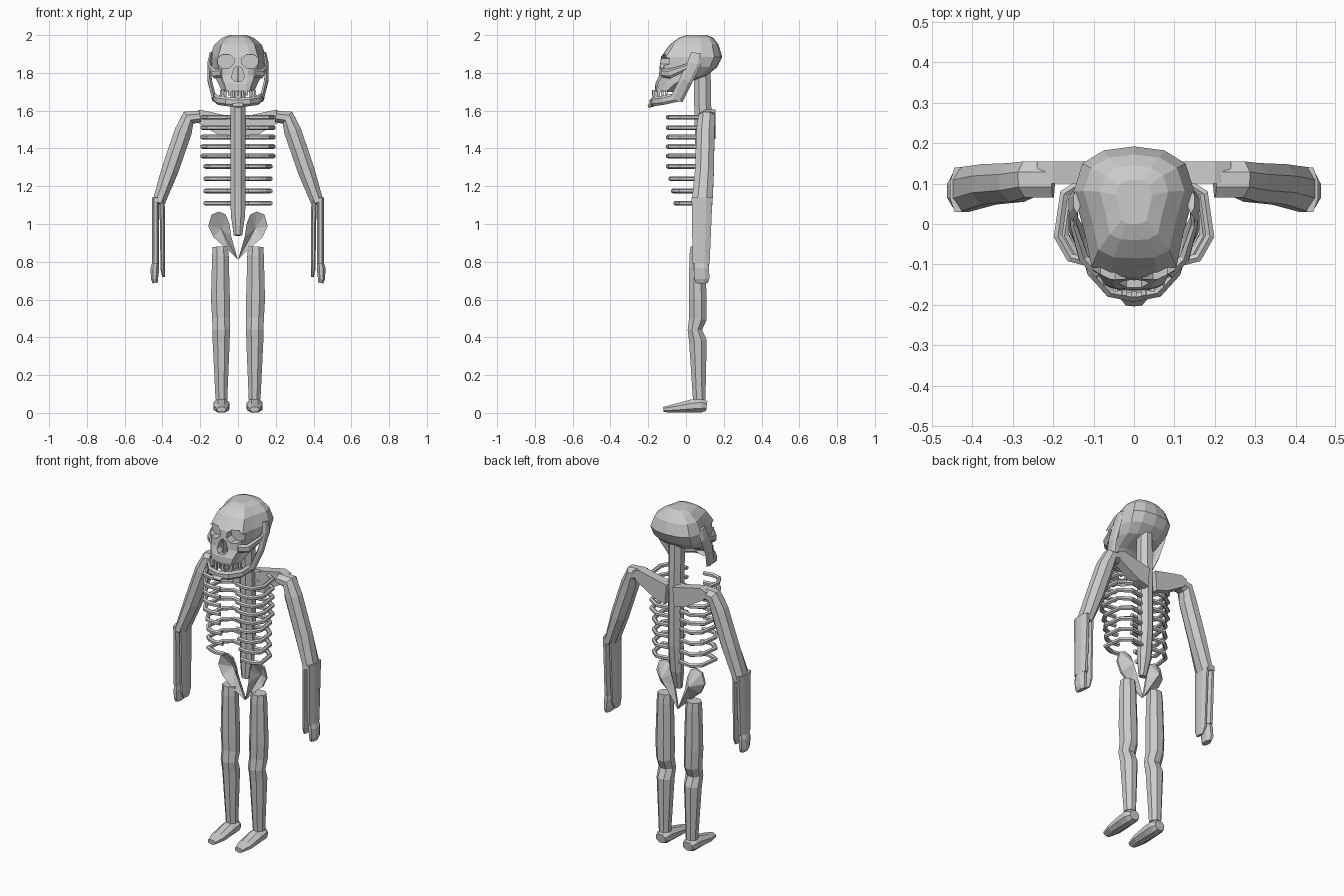
import bpy, bmesh, math
from mathutils import Vector

cube = bpy.data.objects.get("Cube")
if cube:
    bpy.data.objects.remove(cube)

bone = bpy.data.materials.new("bone_grey")
bone.use_nodes = True
GREY = (0.6, 0.6, 0.6, 1)
bone.diffuse_color = GREY
bone.node_tree.nodes["Principled BSDF"].inputs["Base Color"].default_value = GREY
Y, Z = Vector((0, 1, 0)), Vector((0, 0, 1))


def finish(name, bm, mirror=False):
    bmesh.ops.recalc_face_normals(bm, faces=bm.faces)
    mesh = bpy.data.meshes.new(name)
    bm.to_mesh(mesh)
    bm.free()
    mesh.materials.append(bone)
    obj = bpy.data.objects.new(name, mesh)
    bpy.context.collection.objects.link(obj)
    if mirror:
        mod = obj.modifiers.new("Mirror", 'MIRROR')
        mod.use_mirror_merge = False
    return obj


def loft(bm, rings):
    """Skin a list of equal-length closed rings and cap both ends."""
    loops = [[bm.verts.new(p) for p in ring] for ring in rings]
    n = len(loops[0])
    for a, b in zip(loops, loops[1:]):
        for i in range(n):
            j = (i + 1) % n
            bm.faces.new((a[i], a[j], b[j], b[i]))
    bm.faces.new(loops[0])
    bm.faces.new(loops[-1])


def tube(bm, path, radii, n=8, ref=Y):
    """Faceted limb along a path; radii are (sideways, along ref) pairs."""
    pts = [Vector(p) for p in path]
    rings = []
    for i, p in enumerate(pts):
        ends = pts[max(i - 1, 0)], pts[min(i + 1, len(pts) - 1)]
        dirs = [(q - p).normalized() for q in ends]
        t = (dirs[1] - dirs[0]).normalized()
        side = t.cross(ref).normalized()
        up = side.cross(t)
        a, b = radii[i] if isinstance(radii, list) else radii
        k = 1 / math.cos(math.pi / n)
        angles = [2 * math.pi * (j + 0.5) / n for j in range(n)]
        rings.append([p + side * a * k * math.cos(w) + up * b * k * math.sin(w) for w in angles])
    loft(bm, rings)


def limb(name, path, radii, n=8, ref=Y, mirror=True):
    bm = bmesh.new()
    tube(bm, path, radii, n, ref)
    return finish(name, bm, mirror)


def plate(name, outline, y0, y1, mirror=True):
    """Flat slab in the xz plane."""
    bm = bmesh.new()
    loft(bm, [[(x, y, z) for x, z in outline] for y in (y0, y1)])
    return finish(name, bm, mirror)


def box(bm, centre, size):
    made = bmesh.ops.create_cube(bm, size=1)["verts"]
    bmesh.ops.scale(bm, vec=size, verts=made)
    bmesh.ops.translate(bm, vec=centre, verts=made)


# Skull: horizontal rings, narrow face and wide back
half = [(0, 0), (.4, .01), (.7, .08), (.82, .35), (1, .65), (.85, .87), (.5, .97), (0, 1)]
shape = half + [(-x, t) for x, t in half[-2:0:-1]]
levels = [  # height, front, back, half width
    (1.70, -.165, -.07, .085), (1.745, -.162, .0, .105), (1.785, -.145, .11, .125),
    (1.83, -.14, .165, .145), (1.885, -.132, .192, .15), (1.95, -.085, .172, .125),
    (1.985, -.04, .145, .085), (2.0, .0, .11, .045)]
bm = bmesh.new()
loft(bm, [[(x * w, f + t * (b - f), z) for x, t in shape] for z, f, b, w in levels])
skull = finish("skull", bm)


def carve(outline, depth):
    """Cut a recess into the face of the skull."""
    cutter = plate("face_cutter", outline, -.3, depth, False)
    mod = skull.modifiers.new("Recess", 'BOOLEAN')
    mod.operation, mod.object, mod.solver = 'DIFFERENCE', cutter, 'EXACT'
    bpy.context.view_layer.objects.active = skull
    bpy.ops.object.modifier_apply(modifier=mod.name)
    bpy.data.objects.remove(cutter)


# Eye sockets and nose opening
for s in (-1, 1):
    carve([(s * .065 + .048 * math.cos(w), 1.862 + .038 * math.sin(w))
           for w in [math.pi * (k + .5) / 4 for k in range(8)]], -.088)
carve([(0, 1.84), (.02, 1.825), (.036, 1.775), (.018, 1.755),
       (-.018, 1.755), (-.036, 1.775), (-.02, 1.825)], -.11)
plate("nose_septum", [(-.004, 1.75), (.004, 1.75), (.004, 1.84), (-.004, 1.84)], -.14, -.1, False)

# Cheekbones and lower jaw
limb("cheekbones", [(.085, -.125, 1.80), (.125, -.085, 1.795), (.15, .0, 1.83), (.145, .06, 1.86)],
     [(.012, .02), (.012, .022), (.008, .014), (.008, .018)], 6, Z)
limb("jaw_hinges", [(.142, .055, 1.905), (.152, .045, 1.85), (.15, .0, 1.76), (.125, -.05, 1.66)],
     [(.008, .025), (.01, .032), (.011, .03), (.012, .03)], 6)
arch = [(.128, -.03, 1.675), (.105, -.12, 1.655), (.06, -.17, 1.648)]
limb("lower_jaw", arch + [(0, -.182, 1.643)] + [(-x, y, z) for x, y, z in arch[::-1]],
     (.011, .021), 6, Z, False)
limb("chin", [(0, -.165, 1.645), (0, -.2, 1.62)], [(.045, .018), (.02, .006)], 6, Z, False)

# Teeth along both arches
bm = bmesh.new()
for k in range(-5, 6):
    w = k * math.radians(15)
    x, y = .092 * math.sin(w), -.08 - .093 * math.cos(w)
    box(bm, (x, y, 1.695), (.013, .014, .03))
    if k % 2:
        box(bm, (x * 1.04, y, 1.672), (.015, .014, .022))
finish("teeth", bm)

# Spine
limb("spine", [(0, .085, 1.82), (0, .09, 1.55), (0, .095, 1.2), (0, .085, 1.05), (0, .07, .94)],
     [(.04, .045), (.04, .045), (.04, .04), (.038, .035), (.022, .018)], mirror=False)

# Ribs, open at the front and shorter lower down
bm = bmesh.new()
for i, z in enumerate([1.565, 1.51, 1.46, 1.41, 1.36, 1.305, 1.24, 1.175, 1.11]):
    w = .188 if i < 5 else .172
    front = -.095 if i < 6 else -.095 + .013 * (i - 5)
    tube(bm, [(.02, .10, z), (.11, .115, z), (w - .015, .075, z), (w, -.03, z),
              (w - .03, front + .012, z), (.11, front, z), (.055, front + .008, z)],
         (.011, .011), 6, Z)
finish("ribs", bm, True)

# Shoulder blades and arms
plate("shoulder_blades", [(.02, 1.565), (.2, 1.605), (.24, 1.59), (.22, 1.54), (.1, 1.47), (.03, 1.45)],
      .1, .155)
limb("upper_arms", [(.2, .11, 1.57), (.262, .11, 1.562), (.29, .103, 1.49), (.36, .098, 1.285), (.422, .085, 1.11)],
     [(.03, .045), (.04, .045), (.046, .048), (.045, .05), (.033, .055)])
limb("outer_forearms", [(.436, .085, 1.14), (.436, .08, .79)], [(.019, .055), (.019, .045)])
limb("inner_forearms", [(.402, .085, 1.13), (.398, .08, .76), (.394, .078, .72)],
     [(.014, .05), (.012, .042), (.007, .025)])
limb("hands", [(.436, .08, .80), (.44, .082, .765), (.442, .084, .71), (.438, .084, .688)],
     [(.016, .035), (.023, .04), (.019, .04), (.014, .032)])

# Pelvis wings: folded leaf shapes with a raised middle line
leaf = [(.0, .81), (.035, .93), (.045, 1.0), (.065, 1.05), (.1, 1.066), (.14, 1.05),
        (.157, .99), (.13, .93), (.055, .865)]
bm = bmesh.new()
rims = [[bm.verts.new((x, .04 + .5 * abs(x - .05) * (x < .05) + d, z)) for x, z in leaf] for d in (0, .012)]
for rim, depth in zip(rims, (.085, .105)):
    middle = bm.verts.new((.09, depth, .975))
    for a, b in zip(rim, rim[1:] + rim[:1]):
        bm.faces.new((a, b, middle))
for i in range(len(leaf)):
    j = (i + 1) % len(leaf)
    bm.faces.new((rims[0][i], rims[0][j], rims[1][j], rims[1][i]))
finish("pelvis", bm, True)

# Legs with a bend behind the knee, then feet
limb("legs", [(.094, .06, .88), (.093, .06, .83), (.093, .062, .6), (.09, .063, .5), (.089, .047, .44),
              (.089, .063, .38), (.088, .07, .07)],
     [(.04, .036), (.044, .042), (.05, .047), (.047, .047), (.046, .038), (.045, .047), (.031, .033)])
limb("feet", [(.088, .11, .036), (.088, .08, .04), (.088, .03, .036), (.088, -.06, .024), (.088, -.12, .018)],
     [(.03, .026), (.042, .038), (.042, .035), (.04, .023), (.024, .014)], ref=Z)
